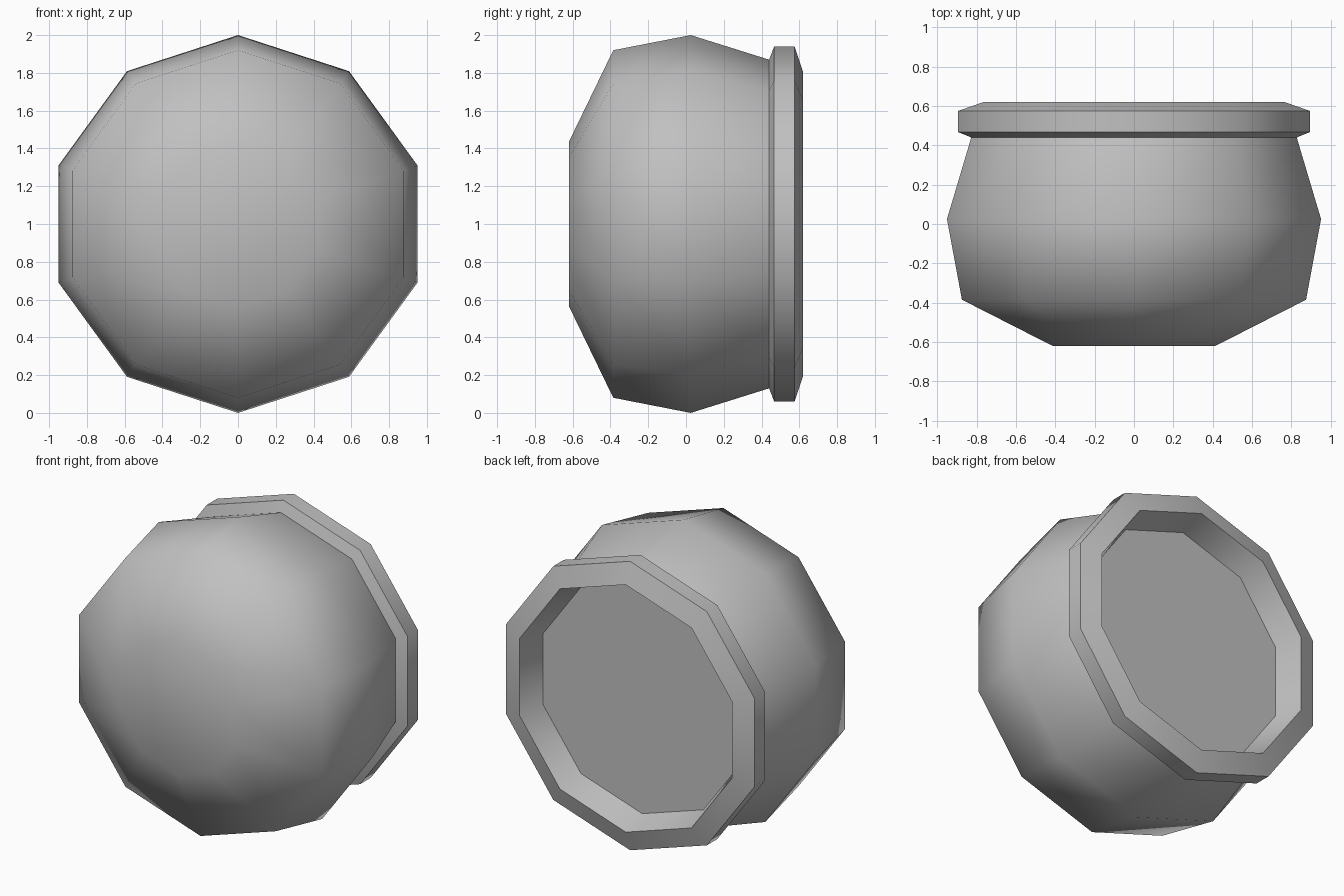
import bpy
import bmesh
import math

SIDES = 10

cube = bpy.data.objects.get("Cube")
if cube:
    bpy.data.objects.remove(cube, do_unlink=True)

grey = bpy.data.materials.new("plain_grey")
grey.use_nodes = True
colour = (0.53, 0.53, 0.53, 1)
grey.diffuse_color = colour
grey.node_tree.nodes["Principled BSDF"].inputs["Base Color"].default_value = colour


def turned_part(name, profile, cap_start=False, cap_end=False):
    """Sweep (radius, y) points around the horizontal axis of the pot."""
    bm = bmesh.new()
    rings = []
    for r, y in profile:
        ring = []
        for i in range(SIDES):
            a = 2 * math.pi * i / SIDES
            ring.append(bm.verts.new((r * math.sin(a), y, 1 + r * math.cos(a))))
        rings.append(ring)
    for low, high in zip(rings, rings[1:]):
        for i in range(SIDES):
            j = (i + 1) % SIDES
            bm.faces.new((low[i], low[j], high[j], high[i]))
    if cap_start:
        bm.faces.new(rings[0][::-1])
    if cap_end:
        bm.faces.new(rings[-1])
    mesh = bpy.data.meshes.new(name)
    bm.to_mesh(mesh)
    bm.free()
    mesh.materials.append(grey)
    obj = bpy.data.objects.new(name, mesh)
    bpy.context.collection.objects.link(obj)
    bpy.ops.object.select_all(action="DESELECT")
    obj.select_set(True)
    bpy.context.view_layer.objects.active = obj
    bpy.ops.object.shade_smooth_by_angle(angle=math.radians(60))
    return obj


# Rounded pot body, its closed base facing the front
turned_part("pot_body",
            [(0.435, -0.62), (0.92, -0.385), (1.0, 0.025), (0.87, 0.44)],
            cap_start=True)

# Bevelled collar around the mouth, with the inner wall and the flat filling
turned_part("pot_rim",
            [(0.87, 0.44), (0.94, 0.467), (0.94, 0.575), (0.805, 0.62), (0.75, 0.45)],
            cap_end=True)
